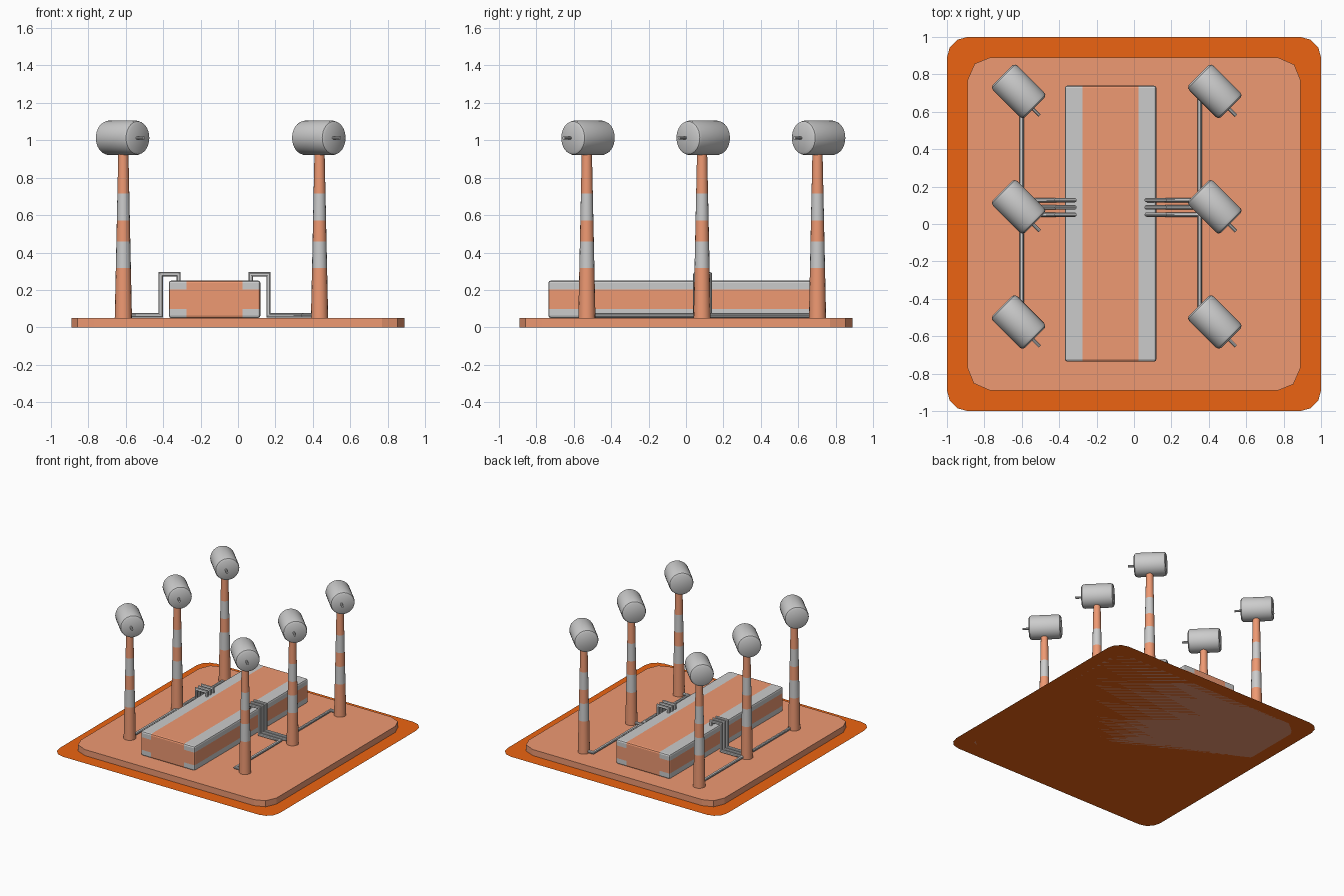
import bpy, bmesh, math
from mathutils import Vector, Matrix

if "Cube" in bpy.data.objects:
    bpy.data.objects.remove(bpy.data.objects["Cube"])


def material(name, rgb):
    m = bpy.data.materials.new(name)
    m.diffuse_color = (*rgb, 1)
    m.use_nodes = True
    m.node_tree.nodes["Principled BSDF"].inputs["Base Color"].default_value = m.diffuse_color
    return m


ORANGE = material("pale_orange", (0.86, 0.32, 0.17))
GROUND = material("deep_orange", (0.84, 0.127, 0.006))
GREY = material("grey", (0.52, 0.52, 0.52))


def to_mesh(name, bm, mats, smooth=False):
    me = bpy.data.meshes.new(name)
    bm.to_mesh(me)
    bm.free()
    for m in mats:
        me.materials.append(m)
    if smooth:
        me.shade_smooth()
        me.set_sharp_from_angle(angle=math.radians(35))
    return me


def place(name, me, matrix=Matrix()):
    ob = bpy.data.objects.new(name, me)
    ob.matrix_world = matrix
    bpy.context.collection.objects.link(ob)
    return ob


def rounded_plate(name, corner, height, mat):
    # corner: outline points of the +x +y corner, turned into all four
    bm = bmesh.new()
    vs = [bm.verts.new(Matrix.Rotation(math.pi / 2 * q, 3, 'Z') @ Vector((x, y, 0)))
          for q in range(4) for x, y in corner]
    face = bm.faces.new(vs)
    if height:
        ext = bmesh.ops.extrude_face_region(bm, geom=[face], use_keep_orig=True)
        top = [v for v in ext['geom'] if isinstance(v, bmesh.types.BMVert)]
        bmesh.ops.translate(bm, verts=top, vec=(0, 0, height))
        bmesh.ops.recalc_face_normals(bm, faces=bm.faces)
    place(name, to_mesh(name, bm, [mat]))


def lathe(name, profile, sides, mats, bands=None):
    # profile: (radius, z) from bottom to top; bands: material per segment
    bm = bmesh.new()
    rings = [[bm.verts.new((r * math.cos(a), r * math.sin(a), z))
              for a in (2 * math.pi * i / sides for i in range(sides))] for r, z in profile]
    for k, (lo, hi) in enumerate(zip(rings, rings[1:])):
        for i in range(sides):
            j = (i + 1) % sides
            f = bm.faces.new((lo[i], lo[j], hi[j], hi[i]))
            f.material_index = bands[k] if bands else 0
    bm.faces.new(rings[0][::-1])
    bm.faces.new(rings[-1])
    return to_mesh(name, bm, mats, True)


def pipe(name, pts, r=0.012, sides=10):
    # round pipe with mitred corners
    pts = [Vector(p) for p in pts]
    dirs = [(b - a).normalized() for a, b in zip(pts, pts[1:])]
    u = dirs[0].orthogonal().normalized()
    w = dirs[0].cross(u)
    ring = [pts[0] + r * (math.cos(t) * u + math.sin(t) * w)
            for t in (2 * math.pi * (i + 0.5) / sides for i in range(sides))]
    bm = bmesh.new()
    rows = [[bm.verts.new(p) for p in ring]]
    for k, d in enumerate(dirs):
        n = (d + dirs[k + 1]).normalized() if k + 1 < len(dirs) else d
        ring = [p + d * ((pts[k + 1] - p).dot(n) / d.dot(n)) for p in ring]
        rows.append([bm.verts.new(p) for p in ring])
    for lo, hi in zip(rows, rows[1:]):
        for i in range(sides):
            j = (i + 1) % sides
            bm.faces.new((lo[i], lo[j], hi[j], hi[i]))
    bm.faces.new(rows[0][::-1])
    bm.faces.new(rows[-1])
    bmesh.ops.recalc_face_normals(bm, faces=bm.faces)
    place(name, to_mesh(name, bm, [GREY], True))


# Ground sheet and raised slab
rounded_plate("ground_sheet", [(1, 0.89), (0.985, 0.945), (0.945, 0.985), (0.89, 1)], 0, GROUND)
rounded_plate("base_slab", [(0.89, 0.77), (0.857, 0.852), (0.77, 0.89)], 0.05, ORANGE)

# Long building with grey bands along its four long edges
XC = -0.125
bm = bmesh.new()
bmesh.ops.create_cube(bm, size=1, matrix=Matrix.Translation((XC, 0.002, 0.15))
                      @ Matrix.Diagonal((0.49, 1.475, 0.2, 1)))
bmesh.ops.bevel(bm, geom=bm.edges[:], offset=0.013, segments=2, profile=0.5, affect='EDGES')
for co, no in [((XC - 0.15, 0, 0), (1, 0, 0)), ((XC + 0.15, 0, 0), (1, 0, 0)),
               ((0, 0, 0.098), (0, 0, 1)), ((0, 0, 0.202), (0, 0, 1))]:
    bmesh.ops.bisect_plane(bm, geom=bm.verts[:] + bm.edges[:] + bm.faces[:],
                           plane_co=co, plane_no=no)
for f in bm.faces:
    c = f.calc_center_median()
    f.material_index = int(abs(c.x - XC) > 0.15 and abs(c.z - 0.15) > 0.052)
place("long_building", to_mesh("long_building", bm, [ORANGE, GREY]))

# Shared meshes: striped tower, drum head and its knob
def tower_r(z):
    return 0.046 - 0.019 * (z - 0.05) / 0.89


tower = lathe("tower", [(tower_r(z), z) for z in (0.05, 0.316, 0.46, 0.572, 0.715, 0.95)],
              16, [ORANGE, GREY], [0, 1, 0, 1, 0])
drum = lathe("drum", [(0.075, -0.122), (0.088, -0.114), (0.0925, -0.1),
                      (0.0925, 0.1), (0.088, 0.114), (0.075, 0.122)], 32, [GREY])
knob = lathe("knob", [(0.009, 0.11), (0.009, 0.172)], 10, [GREY])

# Drum axis points towards +x -y
axis = Vector((1, -1, 0)).normalized()
side = Vector((-1, -1, 0)).normalized()
turn = axis.to_track_quat('Z', 'Y').to_matrix().to_4x4()
ROWS = {"front": -0.53, "middle": 0.086, "back": 0.703}
for sx, x in (("left", -0.613), ("right", 0.436)):
    for row, y in ROWS.items():
        tag = f"{row}_{sx}"
        place("tower_" + tag, tower, Matrix.Translation((x, y, 0)))
        head = Vector((x - 0.004, y + 0.006, 1.013))
        place("drum_" + tag, drum, Matrix.Translation(head) @ turn)
        place("knob_" + tag, knob, Matrix.Translation(head + side * 0.012) @ turn)

    # Three pipes from the roof, over the wall, out to the towers
    s = -1 if sx == "left" else 1
    xin, xdown, xrun = XC + s * 0.193, XC + s * 0.288, XC + s * 0.476
    for row, y0 in (("front", 0.05), ("middle", 0.089), ("back", 0.128)):
        path = [(xin, y0, 0.24), (xin, y0, 0.283), (xdown, y0, 0.283), (xdown, y0, 0.064)]
        if row == "middle":
            path.append((x, y0, 0.064))
        else:
            path += [(xrun, y0, 0.064), (xrun, ROWS[row], 0.064), (x, ROWS[row], 0.064)]
        pipe(f"pipe_{row}_{sx}", path)
